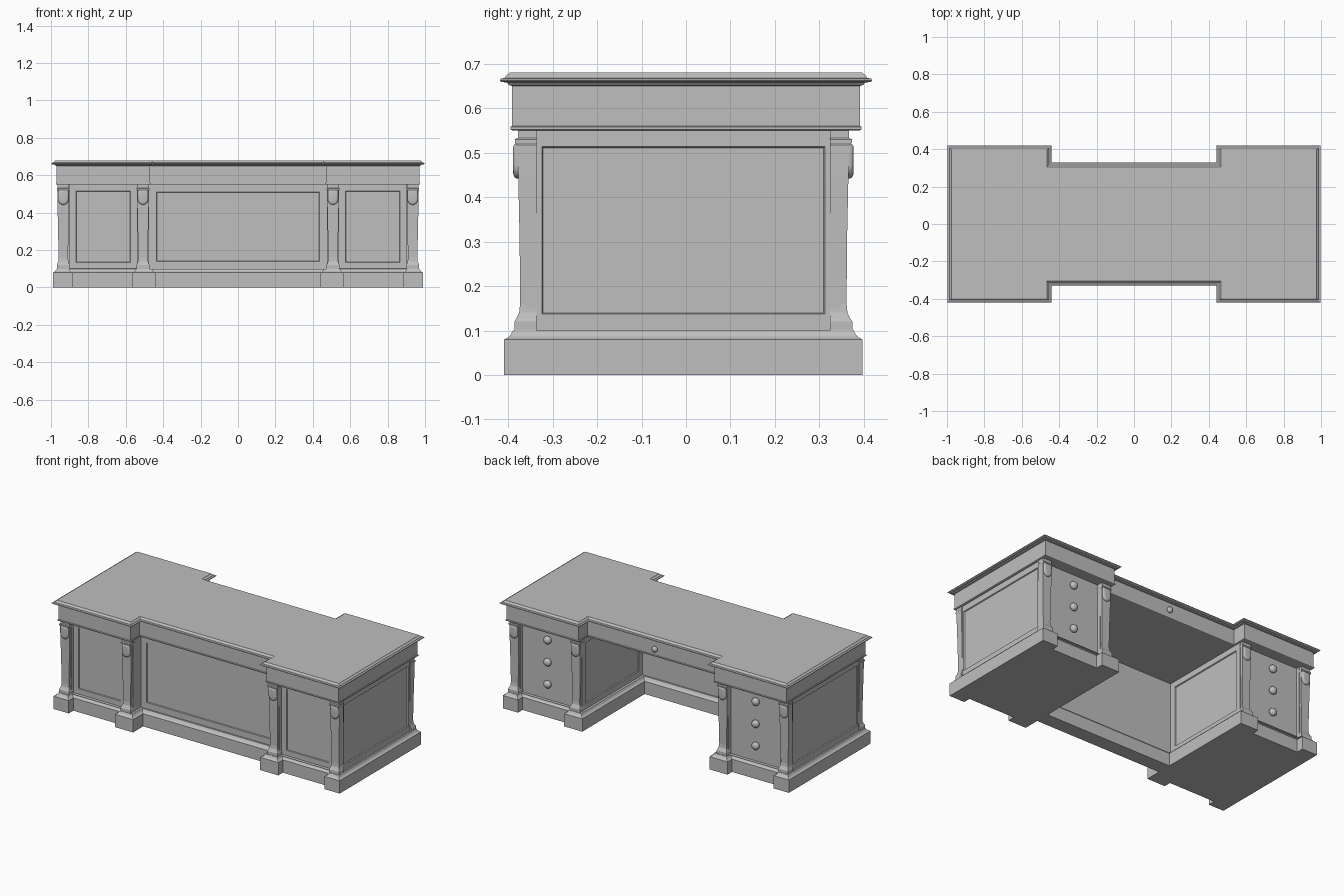
import bpy, bmesh, math
from mathutils import Vector, Matrix

cube = bpy.data.objects.get("Cube")
if cube:
    bpy.data.objects.remove(cube, do_unlink=True)

GREY = (0.52, 0.52, 0.52, 1)
paint = bpy.data.materials.new("plain_grey")
paint.use_nodes = True
paint.diffuse_color = GREY
paint.node_tree.nodes["Principled BSDF"].inputs["Base Color"].default_value = GREY

CY = -0.006      # pedestals sit slightly towards the front
BODY = 0.355     # half depth of the pedestal corners
REC = 0.02       # how far drawer fronts sit behind the corners


def finish(name, bm, smooth=False):
    bmesh.ops.recalc_face_normals(bm, faces=bm.faces)
    mesh = bpy.data.meshes.new(name)
    bm.to_mesh(mesh)
    bm.free()
    mesh.materials.append(paint)
    ob = bpy.data.objects.new(name, mesh)
    bpy.context.collection.objects.link(ob)
    if smooth:
        bpy.ops.object.select_all(action="DESELECT")
        ob.select_set(True)
        bpy.context.view_layer.objects.active = ob
        bpy.ops.object.shade_smooth_by_angle(angle=math.radians(35))
    return ob


def box_bm(lo, hi):
    bm = bmesh.new()
    lo, hi = Vector(lo), Vector(hi)
    size = Matrix.Diagonal((*(hi - lo), 1))
    bmesh.ops.create_cube(bm, size=1, matrix=Matrix.Translation((lo + hi) / 2) @ size)
    return bm


def loft(name, rings, smooth=False):
    """Join rings of points into a capped solid."""
    bm = bmesh.new()
    loops = [[bm.verts.new(p) for p in ring] for ring in rings]
    n = len(loops[0])
    for a, b in zip(loops, loops[1:]):
        for i in range(n):
            j = (i + 1) % n
            bm.faces.new((a[i], a[j], b[j], b[i]))
    bm.faces.new(loops[0][::-1])
    bm.faces.new(loops[-1])
    return finish(name, bm, smooth)


def offset(outline, d):
    """Grow a right-angled counter-clockwise outline by d."""
    pts = [Vector(p) for p in outline]
    out = []
    for i, p in enumerate(pts):
        e1 = (p - pts[i - 1]).normalized()
        e2 = (pts[(i + 1) % len(pts)] - p).normalized()
        out.append(p + d * Vector((e1.y + e2.y, -e1.x - e2.x)))
    return out


def moulding(name, half, profile):
    """Run a (z, offset) profile round a plan given by its +x half."""
    plan = half + [(-x, y) for x, y in reversed(half)]
    return loft(name, [[(p.x, p.y, z) for p in offset(plan, d)] for z, d in profile])


def recess(bm, faces, margin):
    """Sink a framed panel into each face."""
    bmesh.ops.inset_individual(bm, faces=faces, thickness=margin, depth=0)
    bmesh.ops.inset_individual(bm, faces=faces, thickness=0.004, depth=-0.006)


def facing(bm, axis, sign):
    bm.normal_update()
    return [f for f in bm.faces if f.normal[axis] * sign > 0.9]


# Plinth: U-shaped plan with projecting blocks under the columns
F, B = CY - 0.403, CY + 0.403
f, b = CY - 0.358, CY + 0.358
plinth = [(0.44, -0.31), (0.44, F), (0.565, F), (0.565, f), (0.885, f), (0.885, F),
          (0.99, F), (0.99, B), (0.885, B), (0.885, b), (0.565, b), (0.565, B),
          (0.44, B), (0.44, -0.22)]
moulding("plinth", plinth, [(0, 0), (0.08, 0), (0.083, -0.006), (0.087, -0.012),
                            (0.093, -0.016), (0.1, -0.02)])

# Frieze with its lower bead, and the moulded table top
frieze = [(0.47, -0.30), (0.47, -0.391), (0.97, -0.391),
          (0.97, 0.391), (0.47, 0.391), (0.47, 0.30)]
moulding("frieze", frieze, [(0.55, 0), (0.552, 0.004), (0.558, 0.004), (0.56, 0), (0.65, 0)])
moulding("table_top", frieze, [(0.65, 0), (0.652, 0.008), (0.657, 0.011), (0.659, 0.024),
                               (0.662, 0.028), (0.666, 0.026), (0.668, 0.016),
                               (0.673, 0.014), (0.677, 0.008), (0.68, 0.006)])

# Front wall of the kneehole with a sunk panel
bm = box_bm((-0.475, -0.28, 0.1), (0.475, -0.25, 0.55))
recess(bm, facing(bm, 1, -1), 0.055)
finish("kneehole_wall", bm)


def pedestal(name, s):
    x0, x1 = sorted((s * 0.475, s * 0.96))
    bm = box_bm((x0, CY - BODY, 0.1), (x1, CY + BODY, 0.55))
    # outer side panel
    recess(bm, facing(bm, 0, s), 0.052)
    # inner side panel, behind the kneehole wall only
    inner = max(facing(bm, 0, -s), key=lambda q: q.calc_area())
    geom = [inner] + list(inner.edges) + list(inner.verts)
    bmesh.ops.bisect_plane(bm, geom=geom, plane_co=(0, -0.25, 0), plane_no=(0, 1, 0))
    recess(bm, [q for q in facing(bm, 0, -s)
                if abs(q.calc_center_median().x) < 0.4751
                and q.calc_center_median().y > -0.2], 0.05)
    # split front and back between the columns and set the middle back
    for sy in (-1, 1):
        for x in (0.54, 0.90):
            faces = facing(bm, 1, sy)
            faces = [q for q in faces if abs(q.calc_center_median().y - CY) > BODY - 0.001]
            geom = list({g for q in faces for g in [q, *q.edges, *q.verts]})
            bmesh.ops.bisect_plane(bm, geom=geom, plane_co=(s * x, 0, 0), plane_no=(1, 0, 0))
        mid = [q for q in facing(bm, 1, sy)
               if abs(q.calc_center_median().y - CY) > BODY - 0.001
               and abs(abs(q.calc_center_median().x) - 0.72) < 0.05]
        bmesh.ops.inset_individual(bm, faces=mid, thickness=0.0005, depth=-REC)
        if sy < 0:
            recess(bm, mid, 0.047)
    finish(name, bm)


def column(name, x, sy):
    # square tapering shaft with spreading foot and cap: z, half width, depth
    levels = [(0.1, 0.035, 0.38), (0.12, 0.035, 0.38), (0.126, 0.032, 0.376),
              (0.14, 0.027, 0.369), (0.16, 0.025, 0.367), (0.3, 0.028, 0.368),
              (0.44, 0.031, 0.371), (0.515, 0.031, 0.372), (0.522, 0.034, 0.379),
              (0.53, 0.034, 0.379), (0.533, 0.031, 0.372), (0.55, 0.031, 0.372)]
    back = CY + sy * 0.33
    loft(name, [[(x - w, back, z), (x + w, back, z), (x + w, CY + sy * d, z),
                 (x - w, CY + sy * d, z)] for z, w, d in levels])


def corbel(name, x, sy):
    # shield with a rounded lower end, domed towards the front
    arc = [math.pi + math.pi * i / 12 for i in range(13)]
    shield = [(math.cos(a), 0.472 + 0.03 * math.sin(a)) for a in arc]
    shield += [(1, 0.521), (-1, 0.521)]
    rings = []
    for d, k in ((0.365, 1), (0.375, 1), (0.379, 0.95), (0.382, 0.82), (0.383, 0.6)):
        rings.append([(x + 0.028 * k * u, CY + sy * d, 0.485 + k * (z - 0.485))
                      for u, z in shield])
    loft(name, rings, True)


def knob(name, x, y, z, r):
    bm = bmesh.new()
    squash = Matrix.Translation((x, y, z)) @ Matrix.Diagonal((1, 0.8, 1, 1))
    bmesh.ops.create_uvsphere(bm, u_segments=20, v_segments=12, radius=r, matrix=squash)
    finish(name, bm, True)


for side, s in (("left", 1), ("right", -1)):
    pedestal(side + "_pedestal", s)
    for end, sy in (("front", -1), ("back", 1)):
        for spot, x in (("inner", 0.508), ("outer", 0.934)):
            label = f"{side}_{end}_{spot}"
            column(label + "_column", s * x, sy)
            corbel(label + "_corbel", s * x, sy)
    for i in range(3):
        knob(f"{side}_drawer_knob_{i + 1}", s * 0.72, CY + BODY - REC + 0.012,
             0.2 + 0.138 * i, 0.024)
knob("centre_drawer_knob", 0, 0.31, 0.6, 0.018)
